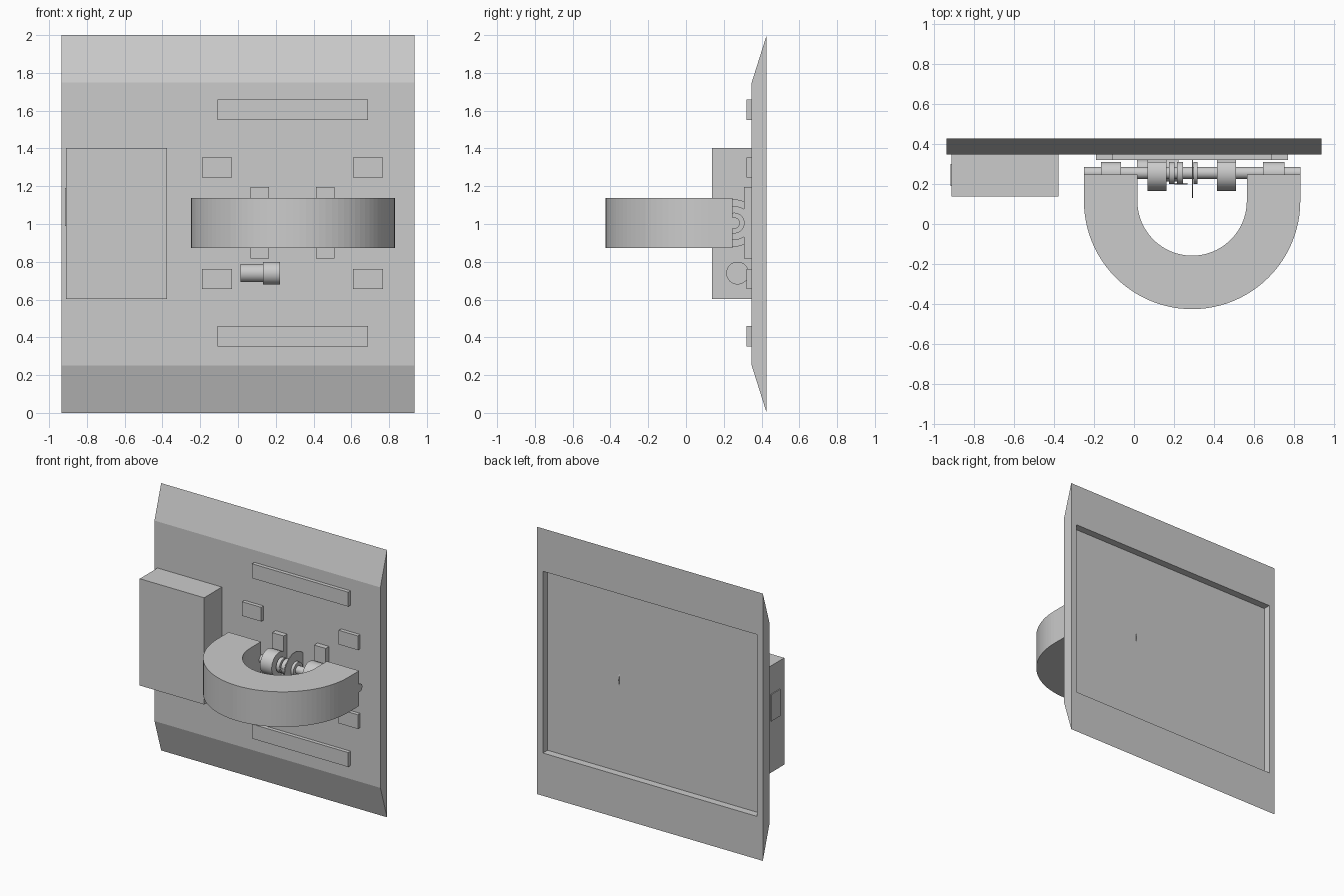
import bpy, bmesh, math
from mathutils import Matrix, Vector

cube = bpy.data.objects.get("Cube")
if cube:
    bpy.data.objects.remove(cube, do_unlink=True)

grey = bpy.data.materials.new("plain grey")
grey.use_nodes = True
grey.diffuse_color = (0.6, 0.6, 0.6, 1)
grey.node_tree.nodes["Principled BSDF"].inputs["Base Color"].default_value = (0.6, 0.6, 0.6, 1)


def finish(name, bm, smooth=False):
    bmesh.ops.recalc_face_normals(bm, faces=bm.faces)
    mesh = bpy.data.meshes.new(name)
    bm.to_mesh(mesh)
    bm.free()
    mesh.materials.append(grey)
    obj = bpy.data.objects.new(name, mesh)
    bpy.context.collection.objects.link(obj)
    if smooth:
        bpy.ops.object.select_all(action='DESELECT')
        obj.select_set(True)
        bpy.context.view_layer.objects.active = obj
        bpy.ops.object.shade_smooth_by_angle()
    return obj


def box(name, x, y, z):
    bm = bmesh.new()
    bmesh.ops.create_cube(bm, size=1)
    for v in bm.verts:
        v.co = [r[0] if c < 0 else r[1] for c, r in zip(v.co, (x, y, z))]
    return finish(name, bm)


def rod(name, x, radius, y, z, segments=32):
    """Cylinder lying along x."""
    bm = bmesh.new()
    place = Matrix.Translation(((x[0] + x[1]) / 2, y, z)) @ Matrix.Rotation(math.pi / 2, 4, 'Y')
    bmesh.ops.create_cone(bm, cap_ends=True, segments=segments, radius1=radius,
                          radius2=radius, depth=x[1] - x[0], matrix=place)
    return finish(name, bm, True)


def extrude(bm, points, offset):
    face = bm.faces.new([bm.verts.new(p) for p in points])
    new = bmesh.ops.extrude_face_region(bm, geom=[face])["geom"]
    bmesh.ops.translate(bm, vec=offset, verts=[g for g in new if isinstance(g, bmesh.types.BMVert)])


FRONT, BACK = 0.348, 0.427
AXIS_Y, AXIS_Z = 0.255, 1.005

# Back plate: sloped top and bottom, shallow recess behind
bm = bmesh.new()
W = 0.935
extrude(bm, [(-W, BACK, 0), (-W, BACK, 2), (-W, FRONT, 1.75), (-W, FRONT, 0.25)], (2 * W, 0, 0))
bmesh.ops.recalc_face_normals(bm, faces=bm.faces)
rear = max(bm.faces, key=lambda f: f.calc_center_median().y)
bmesh.ops.inset_region(bm, faces=[rear], thickness=0.07)
for v in rear.verts:
    v.co.z = 1.68 if v.co.z > 1 else 0.32
lip = bmesh.ops.extrude_face_region(bm, geom=[rear])["geom"]
for g in lip:
    if isinstance(g, bmesh.types.BMVert):
        g.co.y = 0.372
if rear.is_valid:
    bmesh.ops.delete(bm, geom=[rear], context='FACES_ONLY')
finish("back_plate", bm)

# Side housing with a thin plate on its outer face
box("side_housing", (-0.91, -0.377), (0.138, FRONT), (0.603, 1.402))
box("housing_side_plate", (-0.916, -0.91), (0.19, 0.30), (0.99, 1.19))

# Raised bars and pads on the front of the plate
for name, z in (("upper", 1.605), ("lower", 0.405)):
    box(name + "_bar", (-0.108, 0.688), (0.32, FRONT), (z - 0.054, z + 0.054))
for row, z in (("upper", 1.30), ("lower", 0.71)):
    for side, x in (("right", -0.111), ("left", 0.689)):
        box(f"{row}_{side}_pad", (x - 0.079, x + 0.079), (0.32, FRONT), (z - 0.053, z + 0.053))

# Horseshoe: half ring with short straight arms
CX, CY, ARM = 0.29, 0.115, 0.247
STEPS = 48


def arc(radius):
    return [(CX + radius * math.cos(a), CY - radius * math.sin(a), 0.874)
            for a in (math.pi * i / STEPS for i in range(STEPS + 1))]


bm = bmesh.new()
outer, inner = arc(0.54), arc(0.273)
ends = [(CX + s * r, ARM, 0.874) for s, r in ((1, 0.54), (-1, 0.54), (-1, 0.273), (1, 0.273))]
outline = [ends[0]] + outer + ends[1:3] + inner[::-1] + [ends[3]]
extrude(bm, outline, (0, 0, 0.263))
finish("horseshoe", bm)

# Shaft with collars and the thin central disc
rod("shaft", (-0.25, 0.83), 0.03, AXIS_Y, AXIS_Z)
collars = ((-0.165, -0.065), (0.645, 0.75), (0.175, 0.203), (0.215, 0.245), (0.297, 0.318))
for i, span in enumerate(collars):
    rod(f"shaft_collar_{i + 1}", span, 0.055, AXIS_Y, AXIS_Z)
rod("thin_disc", (0.289, 0.295), 0.125, AXIS_Y, AXIS_Z, 48)
box("contact_pin", (0.2, 0.268), (0.197, 0.204), (AXIS_Z - 0.005, AXIS_Z + 0.005))

# Bearings on their mounting plates
for side, x in (("right", 0.115), ("left", 0.462)):
    span = (x - 0.048, x + 0.048)
    rod(side + "_bearing", span, 0.09, AXIS_Y, AXIS_Z)
    box(side + "_bearing_mount", span, (0.308, FRONT), (0.817, 1.195))

# Small stepped cylinder under the horseshoe
rod("small_cylinder_body", (0.014, 0.134), 0.048, 0.273, 0.74)
rod("small_cylinder_head", (0.132, 0.222), 0.06, 0.273, 0.74)
